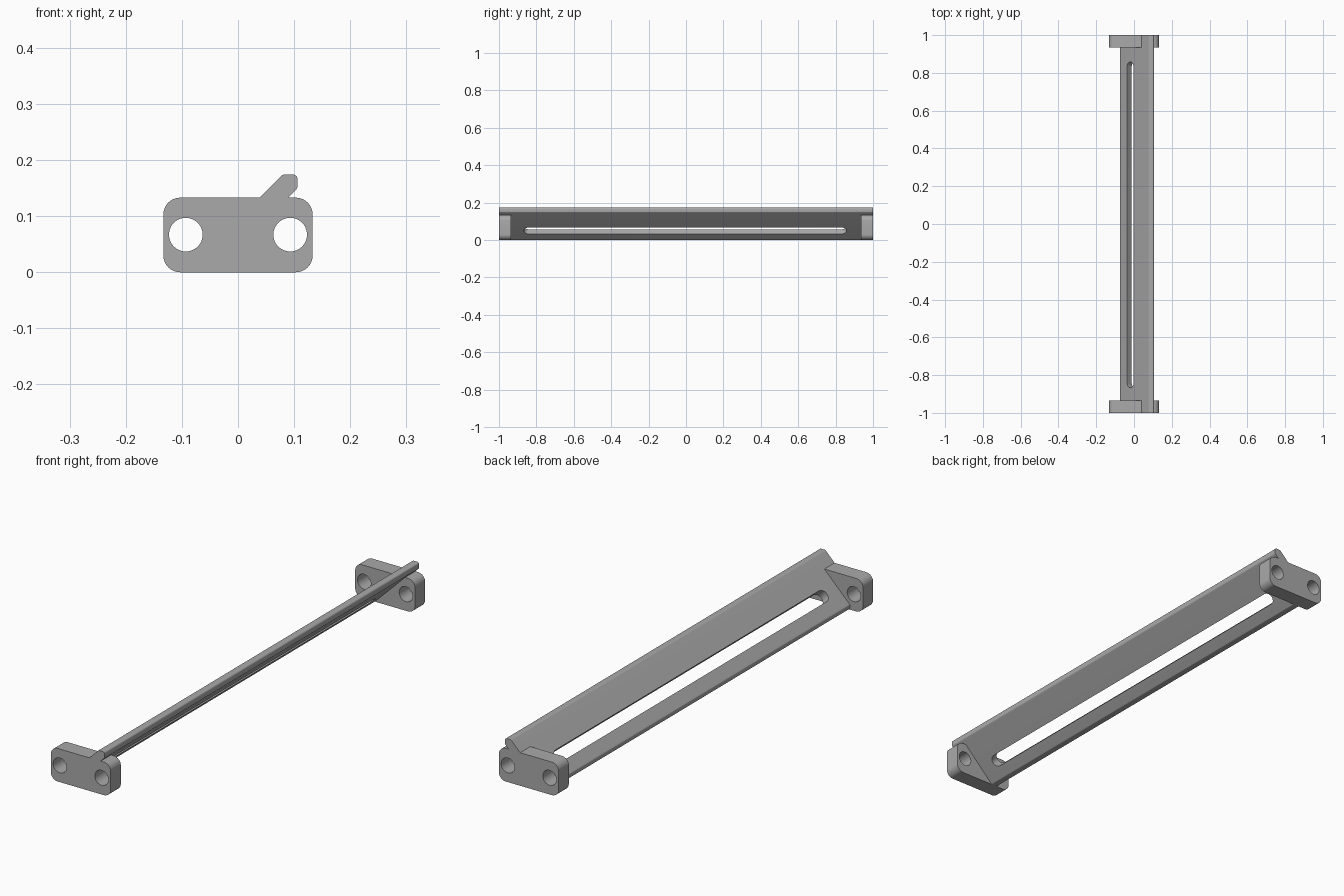
import bpy, bmesh, math
from mathutils import Vector, Matrix

cube = bpy.data.objects.get("Cube")
if cube:
    bpy.data.objects.remove(cube, do_unlink=True)

grey = bpy.data.materials.new("plain grey")
grey.use_nodes = True
colour = (0.4, 0.4, 0.4, 1)
grey.diffuse_color = colour
grey.node_tree.nodes["Principled BSDF"].inputs["Base Color"].default_value = colour


def rounded(corners, steps=8):
    """Outline from (x, z, radius) corners, each replaced by an arc."""
    out = []
    for i, (x, z, r) in enumerate(corners):
        p = Vector((x, z))
        if r == 0:
            out.append(p)
            continue
        a = (Vector(corners[i - 1][:2]) - p).normalized()
        b = (Vector(corners[(i + 1) % len(corners)][:2]) - p).normalized()
        half = a.angle(b) / 2
        centre = p + (a + b).normalized() * r / math.sin(half)
        start = p + a * r / math.tan(half) - centre
        end = p + b * r / math.tan(half) - centre
        sweep = start.angle_signed(end)
        for k in range(steps + 1):
            out.append(centre + Matrix.Rotation(-sweep * k / steps, 2) @ start)
    return out


def circle(x, z, r, n=48):
    return [Vector((x + r * math.cos(math.tau * k / n), z + r * math.sin(math.tau * k / n)))
            for k in range(n)]


def extrude(name, loops, depth, matrix):
    """Solid from a filled outline with holes, centred on its own plane."""
    curve = bpy.data.curves.new(name, "CURVE")
    curve.dimensions = "2D"
    curve.fill_mode = "BOTH"
    curve.extrude = depth / 2
    for loop in loops:
        spline = curve.splines.new("POLY")
        spline.points.add(len(loop) - 1)
        for point, p in zip(spline.points, loop):
            point.co = (p.x, p.y, 0, 1)
        spline.use_cyclic_u = True
    temp = bpy.data.objects.new(name, curve)
    bpy.context.collection.objects.link(temp)
    mesh = bpy.data.meshes.new_from_object(temp.evaluated_get(bpy.context.evaluated_depsgraph_get()))
    bpy.data.objects.remove(temp, do_unlink=True)
    bm = bmesh.new()
    bm.from_mesh(mesh)
    bmesh.ops.remove_doubles(bm, verts=bm.verts, dist=1e-5)
    bmesh.ops.transform(bm, matrix=matrix, verts=bm.verts)
    bmesh.ops.recalc_face_normals(bm, faces=bm.faces)
    bm.to_mesh(mesh)
    bm.free()
    mesh.materials.clear()
    mesh.materials.append(grey)
    obj = bpy.data.objects.new(name, mesh)
    bpy.context.collection.objects.link(obj)
    return obj


def smooth(obj):
    bpy.ops.object.select_all(action="DESELECT")
    obj.select_set(True)
    bpy.context.view_layer.objects.active = obj
    bpy.ops.object.shade_smooth_by_angle(angle=math.radians(30))


upright = Matrix.Rotation(math.pi / 2, 4, "X")
thick = 0.065
top = 0.133

# End brackets: rounded block with the tip of the sloping bar rising from it
bracket = rounded([
    (-0.133, 0, 0.03), (0.133, 0, 0.03), (0.133, top, 0.03), (0.089, top, 0),
    (0.106, 0.15, 0.008), (0.106, 0.174, 0.008), (0.0795, 0.174, 0.008),
    (0.0385, top, 0), (-0.133, top, 0.03)])
holes = [circle(x, 0.067, 0.03) for x in (-0.093, 0.093)]
for name, side in (("front_bracket", -1), ("back_bracket", 1)):
    place = Matrix.Translation((0, side * (1 - thick / 2), 0)) @ upright
    smooth(extrude(name, [bracket] + holes, thick, place))

# Sloping bar between the brackets
bar = extrude("sloping_bar", [rounded([
    (-0.075, 0, 0.008), (-0.0455, 0, 0.008), (0.106, 0.15, 0.008),
    (0.106, 0.174, 0.008), (0.0795, 0.174, 0.008), (-0.075, 0.0195, 0.008)])],
    2 - 2 * thick, upright)

# Long slot with round ends, cut square to the slope
w, front, back = 0.024, -0.867, 0.858
slot = rounded([(-w, front, w * 0.999), (w, front, w * 0.999),
                (w, back, w * 0.999), (-w, back, w * 0.999)])
tilt = Matrix.Translation((-0.007, 0, 0.062)) @ Matrix.Rotation(-math.pi / 4, 4, "Y")
cutter = extrude("slot_cutter", [slot], 0.1, tilt)
cut = bar.modifiers.new("slot", "BOOLEAN")
cut.operation = "DIFFERENCE"
cut.solver = "EXACT"
cut.object = cutter
bpy.context.view_layer.objects.active = bar
bpy.ops.object.modifier_apply(modifier=cut.name)
bpy.data.objects.remove(cutter, do_unlink=True)
smooth(bar)
